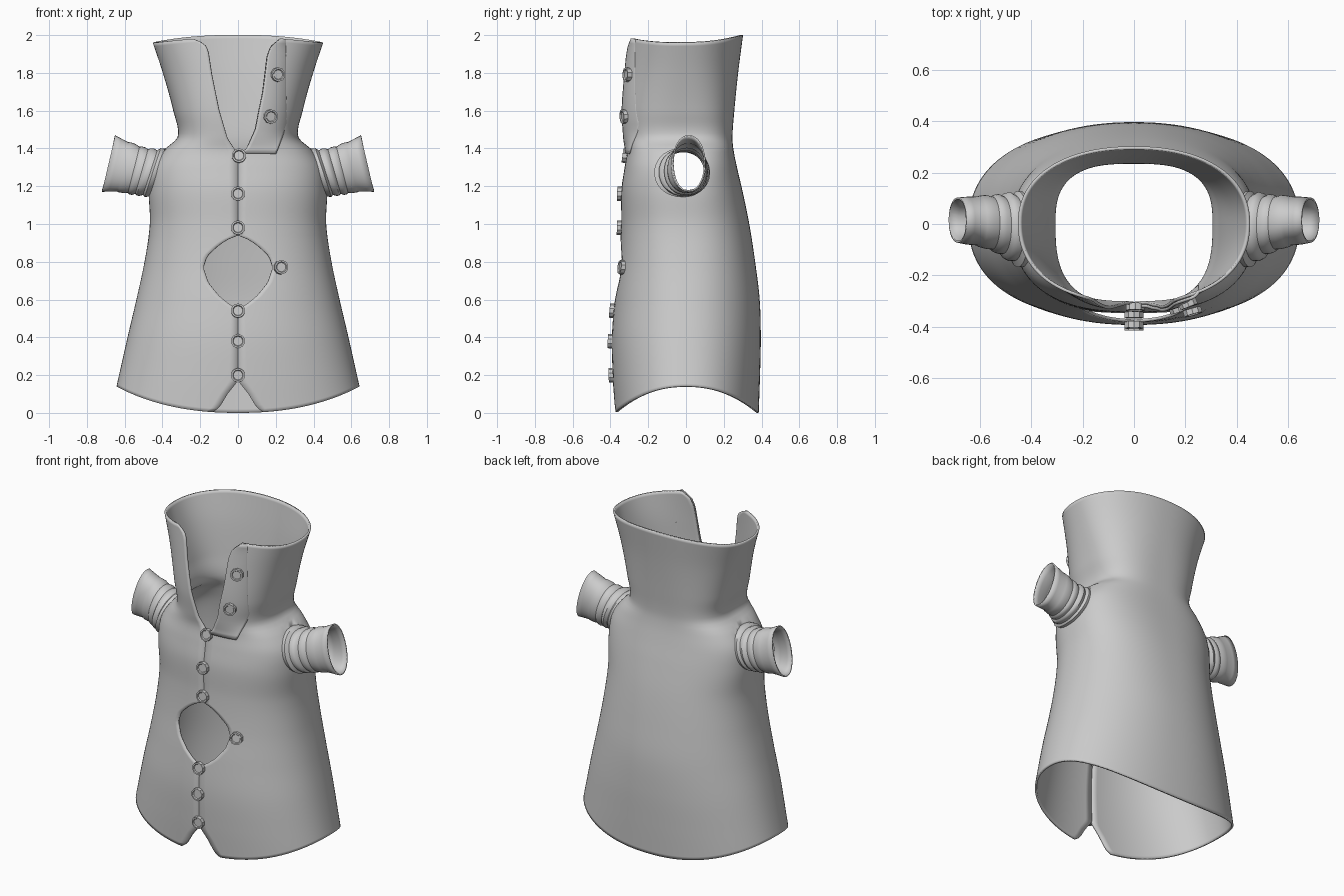
import bpy, bmesh
from math import sin, cos, pi, asin, copysign
from mathutils import Vector

if "Cube" in bpy.data.objects:
    bpy.data.objects.remove(bpy.data.objects["Cube"])

# Coat silhouette: z, half width, front depth, back depth, section roundness
BODY = [(0, .675, .377, .385, 2.2), (.2, .63, .388, .392, 2.2), (.4, .585, .392, .396, 2.2),
        (.6, .538, .378, .39, 2.2), (.8, .495, .355, .366, 2.3), (1.0, .467, .343, .335, 2.4),
        (1.18, .472, .342, .298, 2.5), (1.3, .455, .325, .27, 2.6), (1.39, .395, .312, .252, 2.7),
        (1.46, .32, .322, .246, 2.8), (1.6, .343, .335, .256, 2.6), (1.8, .398, .328, .276, 2.3),
        (2.0, .465, .308, .302, 2.2)]
# Front opening edges: z, distance from the centre line
LOW = [(0, .135), (.025, .1), (.1, .055), (.17, 0), (.55, 0), (.575, .045), (.62, .1), (.69, .158),
       (.77, .185), (.83, .165), (.89, .1), (.92, .05), (.94, 0), (1.37, 0)]
RIGHT = LOW + [(1.4, .045), (1.5, .09), (1.7, .13), (1.9, .155), (1.955, .175), (2, .225)]
LEFT = LOW + [(1.45, .055), (1.6, .1), (1.8, .14), (1.93, .16), (1.97, .18), (2, .24)]


def linear(tab, z):
    for p, q in zip(tab, tab[1:]):
        if z <= q[0]:
            t = (z - p[0]) / (q[0] - p[0])
            return p[1] + (q[1] - p[1]) * max(t, 0)
    return tab[-1][1]


def profile(z):
    z = min(max(z, 0), 2)
    i = next(k for k in range(len(BODY) - 1) if z <= BODY[k + 1][0])
    p, q = BODY[i], BODY[i + 1]
    o, r = BODY[max(i - 1, 0)], BODY[min(i + 2, len(BODY) - 1)]
    h = q[0] - p[0]
    t = (z - p[0]) / h
    out = []
    for k in range(1, 5):
        m0 = (q[k] - o[k]) / (q[0] - o[0]) * h
        m1 = (r[k] - p[k]) / (r[0] - p[0]) * h
        out.append((2*t**3 - 3*t*t + 1) * p[k] + (t**3 - 2*t*t + t) * m0
                   + (3*t*t - 2*t**3) * q[k] + (t**3 - t*t) * m1)
    return out


def spow(v, e):
    return copysign(abs(v) ** e, v)


def raw(th, z):
    side = sin(th) ** 2
    front = max(cos(th), 0)
    z += .14 * side * max(0, 1 - z / .5)
    z -= (.04 * side + .012 * front) * max(0, (z - 1.6) / .4)
    a, f, b, n = profile(z)
    c = cos(th)
    return Vector((a * spow(sin(th), 2 / n), -(f if c > 0 else b) * spow(c, 2 / n), z))


def normal(th, z):
    e = .02
    u = raw(th + e, z) - raw(th - e, z)
    v = raw(th, min(z + e, 2)) - raw(th, max(z - e, 0))
    return u.cross(v).normalized()


def angle(x, z):
    a, f, b, n = profile(z)
    return asin(spow(x / a, n / 2))


def sheet(name, rows, thick, closed=False, offset=-1):
    bm = bmesh.new()
    vs = [[bm.verts.new(p) for p in row] for row in rows]
    n = len(rows[0])
    for lo, hi in zip(vs, vs[1:]):
        for i in range(n if closed else n - 1):
            k = (i + 1) % n
            bm.faces.new((lo[i], lo[k], hi[k], hi[i]))
    ob = finish(name, bm)
    m = ob.modifiers.new("thickness", 'SOLIDIFY')
    m.thickness, m.offset = thick, offset
    return ob


def finish(name, bm, sharp=40):
    me = bpy.data.meshes.new(name)
    bm.to_mesh(me)
    bm.free()
    ob = bpy.data.objects.new(name, me)
    bpy.context.collection.objects.link(ob)
    bpy.ops.object.select_all(action='DESELECT')
    ob.select_set(True)
    bpy.context.view_layer.objects.active = ob
    bpy.ops.object.shade_smooth_by_angle(angle=sharp * pi / 180)
    return ob


# Coat body: one sheet wrapped from the right front edge to the left front edge
rows, N, M = [], 112, 100
for j in range(M + 1):
    z = 2 * j / M
    t0 = angle(linear(RIGHT, z), z)
    t1 = 2 * pi - angle(linear(LEFT, z), z)
    rows.append([raw(t0 + (t1 - t0) * i / N, z) for i in range(N + 1)])
coat = sheet("coat_body", rows, .012)

# Arm holes: remove faces and round off the rim
bm = bmesh.new()
bm.from_mesh(coat.data)


def hole_dist(p):
    return (((p.y + .01) / .11) ** 2 + ((p.z - 1.28) / .112) ** 2) ** .5


bmesh.ops.delete(bm, geom=[f for f in bm.faces if abs(f.calc_center_median().x) > .25
                           and hole_dist(f.calc_center_median()) < 1], context='FACES')
for v in bm.verts:
    d = hole_dist(v.co)
    if v.is_boundary and abs(v.co.x) > .25 and d < 1.4:
        v.co.y = -.01 + (v.co.y + .01) / d
        v.co.z = 1.28 + (v.co.z - 1.28) / d
bm.to_mesh(coat.data)
bm.free()

# Folded-over collar flap on the right front
rows = []
for j in range(25):
    z = 1.372 + .628 * j / 24
    t0, t1 = angle(linear(RIGHT, z), z), angle(.2 + .06 * min(1, j / 6), z)
    fade = max(0, 1 - j / 5)
    rows.append([raw(t0 + (t1 - t0) * i / 12, z) + normal(t0 + (t1 - t0) * i / 12, z)
                 * (.014 * (1 - (i / 12) ** 2 * (1 - fade)) - .001) for i in range(13)])
sheet("collar_flap", rows, .012)

# Sleeves: tilted oval rings with gathered folds: x, y, z, half height, half depth, tilt
RINGS = [(.40, -.02, 1.275, .118, .122, .33), (.43, -.02, 1.272, .134, .146, .33),
         (.452, -.02, 1.272, .136, .148, .32), (.465, -.015, 1.272, .124, .128, .31),
         (.485, -.01, 1.274, .132, .134, .3), (.5, -.008, 1.276, .130, .128, .29),
         (.51, -.004, 1.278, .123, .112, .28), (.527, 0, 1.28, .131, .116, .27),
         (.542, .002, 1.284, .131, .112, .26), (.552, .004, 1.287, .126, .103, .25),
         (.575, .008, 1.294, .134, .105, .24), (.6, .01, 1.3, .136, .1, .23),
         (.612, .012, 1.303, .134, .095, .23), (.65, .013, 1.312, .144, .093, .23),
         (.685, .015, 1.32, .154, .088, .23)]
rows = []
for x, y, z, h, d, t in RINGS:
    rows.append([Vector((x - sin(t) * h * cos(p), y - d * spow(sin(p), .9), z + cos(t) * h * cos(p)))
                 for p in (2 * pi * i / 36 for i in range(36))])
sleeve = sheet("sleeves", rows, .008, closed=True)
sleeve.modifiers.new("both_sides", 'MIRROR').use_mirror_merge = False

# Buttons: short discs with a dished face
for k, (x, z) in enumerate([(.005, 1.36), (0, 1.16), (0, .98), (.225, .77), (0, .54), (0, .38),
                            (0, .2), (.167, 1.57), (.205, 1.8)]):
    bm = bmesh.new()
    bmesh.ops.create_cone(bm, cap_ends=True, segments=10, radius1=.038, radius2=.038, depth=.026)
    top = max(bm.faces, key=lambda f: f.calc_center_median().z)
    bmesh.ops.inset_region(bm, faces=[top], thickness=.009, depth=0)
    bmesh.ops.inset_region(bm, faces=[top], thickness=.004, depth=-.006)
    ob = finish(f"button_{k + 1}", bm, 30)
    th = angle(x, z)
    nrm = normal(th, z)
    ob.location = raw(th, z) + nrm * (.016 if z > 1.4 else .009)
    ob.rotation_euler = nrm.to_track_quat('Z', 'Y').to_euler()
